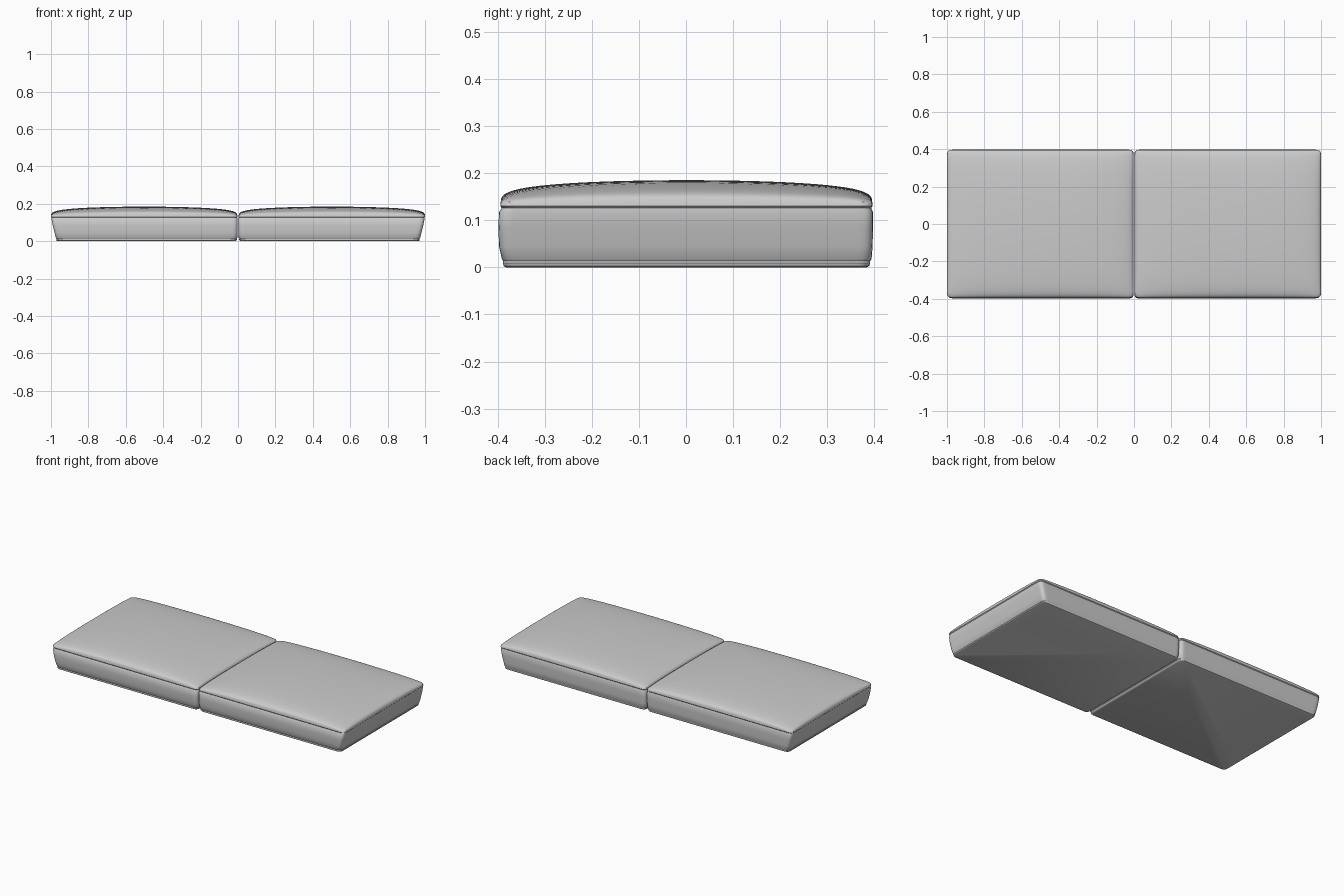
import bpy, bmesh, math

cube = bpy.data.objects.get("Cube")
if cube:
    bpy.data.objects.remove(cube, do_unlink=True)

fabric = bpy.data.materials.new("grey fabric")
fabric.use_nodes = True
grey = (0.6, 0.6, 0.6, 1)
fabric.diffuse_color = grey
fabric.node_tree.nodes["Principled BSDF"].inputs["Base Color"].default_value = grey

N = 40
SEAM_Z, DOME = 0.13, 0.055
# height, inner x, outer x, front y, back y: seam, bulging wall, welt, base
RINGS = [
    (SEAM_Z, 0.003, 1.0, -0.394, 0.396),
    (0.126, 0.005, 0.996, -0.391, 0.393),
    (0.117, 0.002, 0.997, -0.397, 0.397),
    (0.085, 0.002, 0.991, -0.398, 0.397),
    (0.045, 0.002, 0.981, -0.397, 0.396),
    (0.018, 0.004, 0.974, -0.391, 0.394),
    (0.013, 0.007, 0.970, -0.388, 0.391),
    (0.009, 0.006, 0.972, -0.389, 0.391),
    (0.003, 0.009, 0.970, -0.387, 0.389),
    (0.0, 0.014, 0.965, -0.382, 0.384),
]


def place(u, v, ring, r=0.022):
    """Put a point of the unit square into a rounded rectangle."""
    z, x0, x1, y0, y1 = ring
    hx, hy = (x1 - x0) / 2, (y1 - y0) / 2
    x, y = abs(u) * hx, abs(v) * hy
    dx, dy = x - hx + r, y - hy + r
    if dx > 0 and dy > 0:
        k = max(dx, dy) / math.hypot(dx, dy)
        x, y = hx - r + dx * k, hy - r + dy * k
    return ((x0 + x1) / 2 + math.copysign(x, u),
            (y0 + y1) / 2 + math.copysign(y, v), z)


def cushion(name, side):
    bm = bmesh.new()
    t = [math.sin(math.pi * (i / N - 0.5)) for i in range(N + 1)]
    rise = [max(0, 1 - u * u) ** 0.25 for u in t]

    # Domed top
    top = []
    for i, u in enumerate(t):
        row = []
        for j, v in enumerate(t):
            x, y, z = place(u, v, RINGS[0])
            row.append(bm.verts.new((x * side, y, z + DOME * rise[i] * rise[j])))
        top.append(row)
    for i in range(N):
        for j in range(N):
            bm.faces.new((top[i][j], top[i + 1][j], top[i + 1][j + 1], top[i][j + 1]))

    # Side walls and flat base
    rim = ([(i, 0) for i in range(N)] + [(N, j) for j in range(N)]
           + [(N - i, N) for i in range(N)] + [(0, N - j) for j in range(N)])
    upper = [top[i][j] for i, j in rim]
    for ring in RINGS[1:]:
        lower = []
        for i, j in rim:
            x, y, z = place(t[i], t[j], ring)
            lower.append(bm.verts.new((x * side, y, z)))
        for k in range(len(rim)):
            n = (k + 1) % len(rim)
            bm.faces.new((upper[k], lower[k], lower[n], upper[n]))
        upper = lower
    bm.faces.new(upper)
    bmesh.ops.recalc_face_normals(bm, faces=bm.faces)

    mesh = bpy.data.meshes.new(name)
    bm.to_mesh(mesh)
    bm.free()
    mesh.materials.append(fabric)
    obj = bpy.data.objects.new(name, mesh)
    bpy.context.collection.objects.link(obj)
    bpy.ops.object.select_all(action="DESELECT")
    obj.select_set(True)
    bpy.context.view_layer.objects.active = obj
    bpy.ops.object.shade_smooth_by_angle(angle=math.radians(40))


cushion("left_seat_cushion", 1)
cushion("right_seat_cushion", -1)
